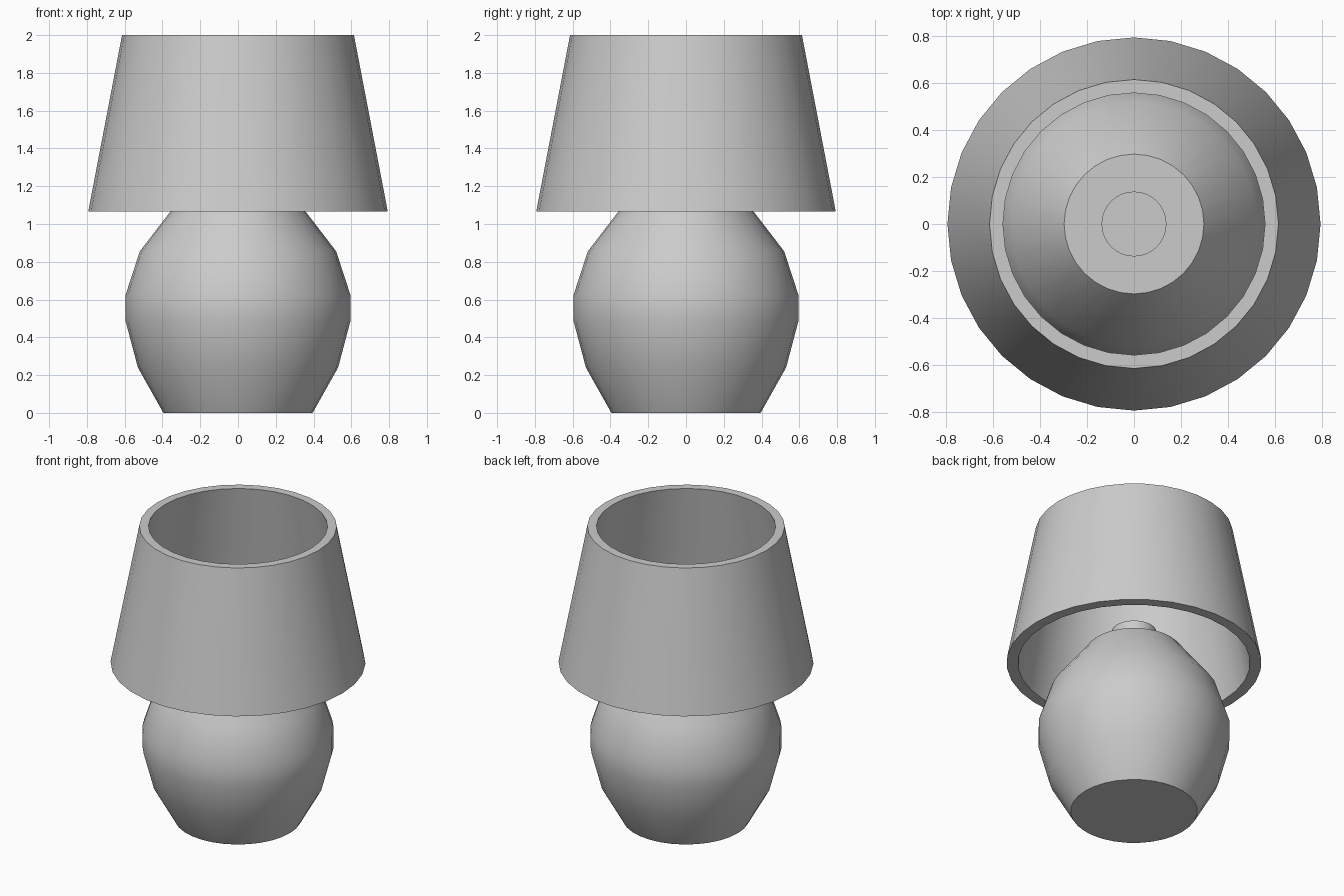
import bpy, bmesh
from math import cos, sin, pi, radians

if "Cube" in bpy.data.objects:
    bpy.data.objects.remove(bpy.data.objects["Cube"])

SIDES = 32


def lathe(name, profile, closed=False, angle=40):
    """Spin an (r, z) profile around z; cap the ends or join them into a tube."""
    bm = bmesh.new()
    rings = [[bm.verts.new((r * cos(2 * pi * i / SIDES), r * sin(2 * pi * i / SIDES), z))
              for i in range(SIDES)] for r, z in profile]
    pairs = list(zip(rings, rings[1:]))
    if closed:
        pairs.append((rings[-1], rings[0]))
    for a, b in pairs:
        for i in range(SIDES):
            j = (i + 1) % SIDES
            bm.faces.new((a[i], a[j], b[j], b[i]))
    if not closed:
        bm.faces.new(rings[0][::-1])
        bm.faces.new(rings[-1])
    bmesh.ops.recalc_face_normals(bm, faces=bm.faces)
    mesh = bpy.data.meshes.new(name)
    bm.to_mesh(mesh)
    bm.free()
    obj = bpy.data.objects.new(name, mesh)
    bpy.context.collection.objects.link(obj)
    bpy.ops.object.select_all(action='DESELECT')
    obj.select_set(True)
    bpy.context.view_layer.objects.active = obj
    bpy.ops.object.shade_smooth_by_angle(angle=radians(angle))
    return obj


# Rounded base with a short neck on top
lathe("lamp_base", [(0.395, 0), (0.53, 0.24), (0.595, 0.485), (0.595, 0.625),
                    (0.52, 0.855), (0.297, 1.145), (0.138, 1.145), (0.138, 1.29)])

# Open tapered shade with wall thickness
lathe("lamp_shade", [(0.793, 1.065), (0.614, 2.0), (0.557, 2.0), (0.723, 1.065)],
      closed=True)
